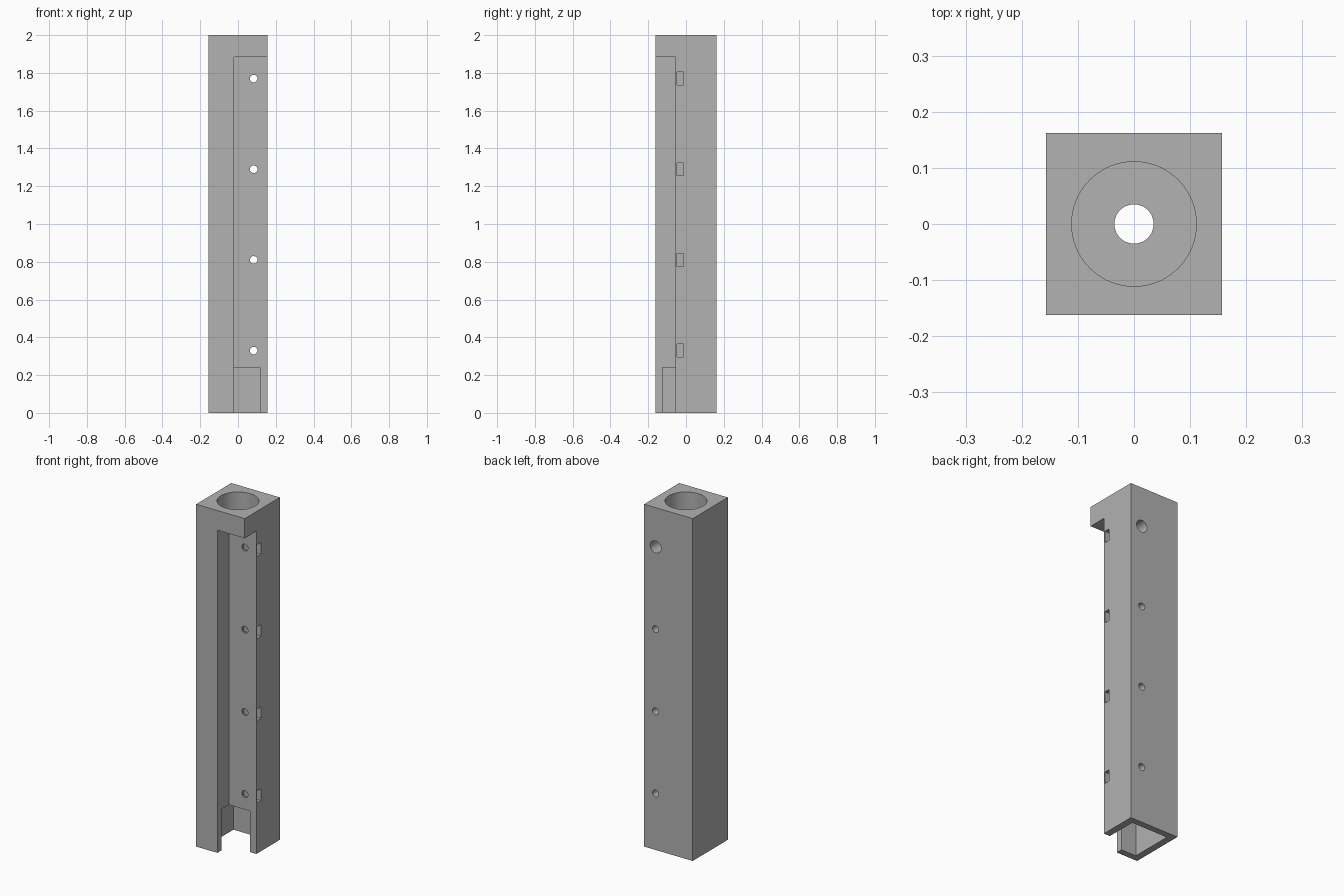
import bpy
from math import radians

cube = bpy.data.objects.get("Cube")
if cube:
    bpy.data.objects.remove(cube, do_unlink=True)

WIDTH, DEPTH, HEIGHT = 0.314, 0.324, 2.0
OVER = 0.05                      # cutters overshoot the outer faces
HOLE_X = 0.083
HOLE_HEIGHTS = [0.33 + 0.48 * i for i in range(4)]

grey = bpy.data.materials.new("plain grey")
grey.use_nodes = True
grey.diffuse_color = (0.445, 0.445, 0.445, 1)
grey.node_tree.nodes["Principled BSDF"].inputs["Base Color"].default_value = grey.diffuse_color


def box(name, x, y, z):
    """Box from (min, max) ranges."""
    bpy.ops.mesh.primitive_cube_add(size=1, location=[sum(r) / 2 for r in (x, y, z)])
    ob = bpy.context.object
    ob.name = name
    ob.scale = [r[1] - r[0] for r in (x, y, z)]
    bpy.ops.object.transform_apply(location=True, rotation=True, scale=True)
    return ob


def rod(name, radius, centre, length, along_y=False, sides=48):
    bpy.ops.mesh.primitive_cylinder_add(vertices=sides, radius=radius, depth=length, location=centre,
                                        rotation=(radians(90) if along_y else 0, 0, 0))
    ob = bpy.context.object
    ob.name = name
    bpy.ops.object.transform_apply(location=True, rotation=True, scale=True)
    return ob


def cut(target, cutter):
    cutter.hide_render = True
    mod = target.modifiers.new("cut", 'BOOLEAN')
    mod.operation = 'DIFFERENCE'
    mod.solver = 'EXACT'
    mod.object = cutter
    bpy.context.view_layer.objects.active = target
    bpy.ops.object.modifier_apply(modifier=mod.name)
    bpy.data.objects.remove(cutter, do_unlink=True)


# Square column
right, back = WIDTH / 2, DEPTH / 2
column = box("column", (-right, right), (-back, back), (0, HEIGHT))
column.data.materials.clear()
column.data.materials.append(grey)

# Long notch in the front corner, and the socket in the foot
cut(column, box("notch", (-0.02, right + OVER), (-back - OVER, -0.055), (-OVER, 1.885)))
cut(column, box("socket", (-0.117, 0.117), (-0.125, 0.125), (-OVER, 0.24)))

# Bore down the middle with a wide recess at the top
cut(column, rod("bore", 0.035, (0, 0, HEIGHT / 2), HEIGHT + OVER))
cut(column, rod("top_recess", 0.111, (0, 0, HEIGHT - 0.11 + 0.1), 0.2, sides=96))

# Screw holes from front to back, each with a nut slot open to the side
for z in HOLE_HEIGHTS:
    cut(column, rod("screw_hole", 0.02, (HOLE_X, 0, z), DEPTH + OVER, True, 32))
    cut(column, box("nut_slot", (0.048, right + OVER), (-0.047, -0.013), (z - 0.034, z + 0.034)))

# Wider recess at the back of the top screw hole
cut(column, rod("screw_recess", 0.035, (HOLE_X, back, HOLE_HEIGHTS[-1]), 0.2, True, 32))

bpy.ops.object.select_all(action='DESELECT')
column.select_set(True)
bpy.context.view_layer.objects.active = column
bpy.ops.object.shade_smooth_by_angle(angle=radians(30))
